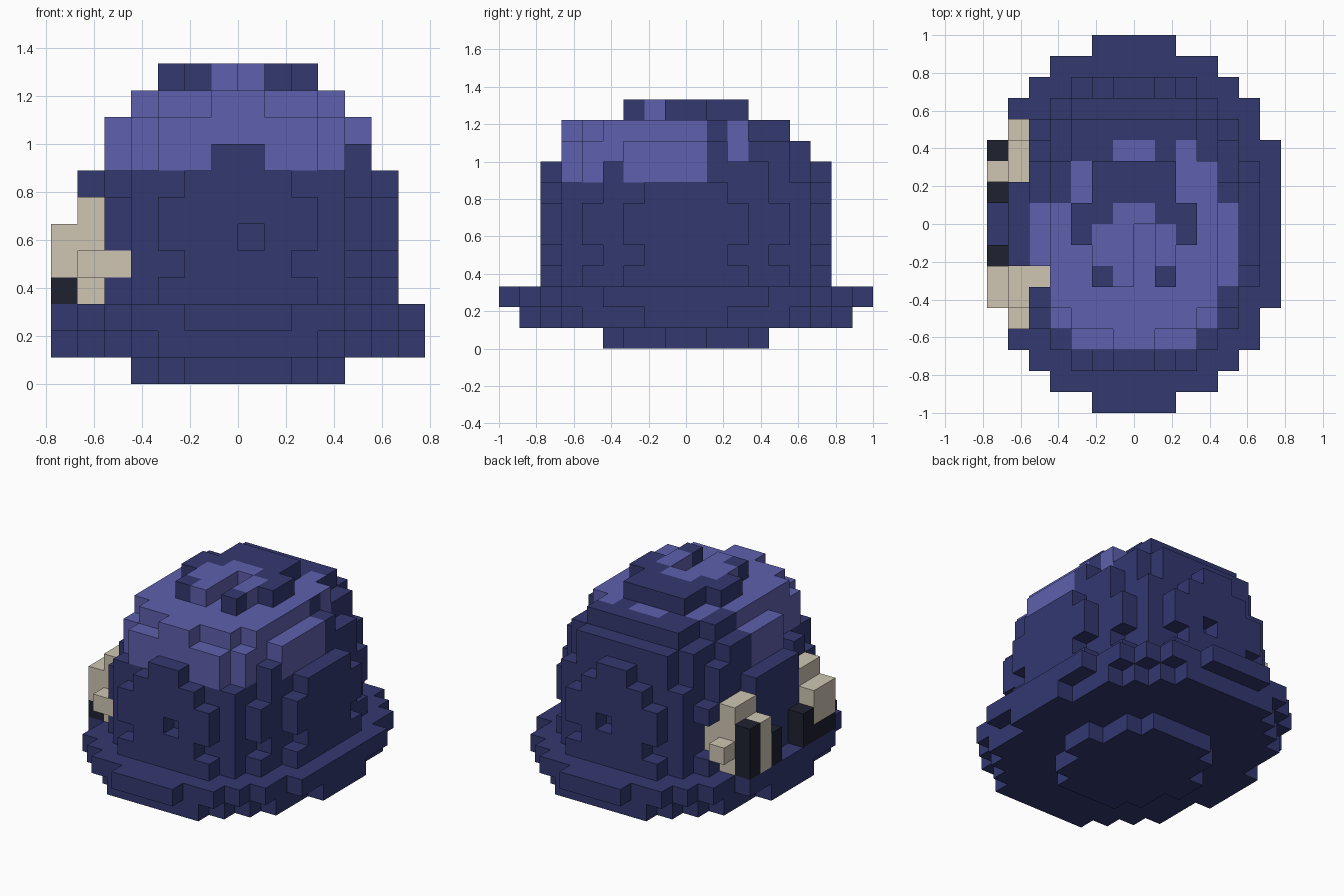
import bpy
import bmesh
import math
from mathutils import Vector

cube = bpy.data.objects.get("Cube")
if cube:
    bpy.data.objects.remove(cube, do_unlink=True)

UNIT = 1 / 9  # edge length of one block


def material(name, rgb):
    m = bpy.data.materials.new(name)
    m.use_nodes = True
    color = (*rgb, 1)
    m.diffuse_color = color
    m.node_tree.nodes["Principled BSDF"].inputs["Base Color"].default_value = color
    return m


MATERIALS = [material("navy", (.033, .040, .163)),
             material("periwinkle", (.112, .118, .420)),
             material("bone", (.620, .565, .445)),
             material("charcoal", (.013, .015, .030))]
NAVY, LIGHT, BONE, BLACK = range(4)

cells = {}  # block position -> (part name, colour)
tops = {}   # block position -> colour of its upper face, where it differs


def layer(part, z, rows, first=None):
    """Fill one level; rows are half widths from the front, mirrored to the back if first is None."""
    if first is None:
        first = -len(rows)
        rows = rows + rows[::-1]
    for j, half in enumerate(rows):
        for x in range(-half, half):
            cells[x, first + j, z] = (part, NAVY)


def box(part, xs, ys, zs, color):
    for x in range(*xs):
        for y in range(*ys):
            for z in range(*zs):
                cells[x, y, z] = (part, color)


def paint(xs, ys, zs):
    for key, (part, _) in list(cells.items()):
        if all(a <= k < b for k, (a, b) in zip(key, (xs, ys, zs))):
            cells[key] = (part, LIGHT)


def paint_top(xs, ys, z):
    for x in range(*xs):
        for y in range(*ys):
            tops[x, y, z] = LIGHT


# Foot and wide brim
layer("foot", 0, [2, 3, 3, 4])
layer("brim", 1, [3, 4, 5, 6, 6, 6, 7, 7])
layer("brim", 2, [2, 4, 5, 6, 6, 7, 7, 7, 7])

# Round body with notched raised panels on all four sides
FULL = [3, 4, 5, 5, 6, 6, 6]
NOTCHED = [2, 4, 4, 5, 5, 6, 6]
for z in range(3, 8):
    layer("body", z, NOTCHED if z in (4, 7) else FULL)
for y in (-7, 6):
    del cells[0, y, 5]

# Stepped dome, pale towards the front and in a few spots behind
layer("dome", 8, [1, 3, 4, 5, 5, 5, 5])
layer("dome", 9, [3, 4, 4, 5, 5, 5])
layer("dome", 10, [1, 3, 4, 4, 4, 4, 4, 4, 4, 3, 3], first=-6)
del cells[4, 2, 9]
paint((-5, 5), (-6, 1), (8, 11))
paint((3, 4), (2, 3), (9, 11))
paint_top((-1, 1), (3, 4), 10)
paint_top((2, 3), (1, 4), 10)
paint_top((3, 4), (1, 3), 10)
paint_top((-3, -2), (1, 3), 10)
cells[4, -4, 8] = ("dome", NAVY)

# Gap in the body and dome above the front claw
del cells[-5, -4, 8]
for z in (7, 8, 9):
    cells.pop((-5, -3, z), None)

# Crest with a pale swirl and a slot open to the front
layer("crest", 11, [2, 2, 3])
paint((-2, 2), (-2, 0), (11, 12))
paint((-1, 1), (-3, 1), (11, 12))
for y in (-3, -2, -1):
    del cells[0, y, 11]

# Side claws: bone plates with a small spur and dark tips
box("front_claw", (-6, -5), (-4, -2), (3, 7), BONE)
box("front_claw", (-5, -4), (-3, -2), (4, 7), BONE)
box("front_claw", (-6, -4), (-5, -4), (4, 5), BONE)
box("front_claw", (-7, -6), (-4, -2), (4, 6), BONE)
box("front_claw", (-7, -6), (-4, -2), (3, 4), BLACK)
box("front_claw", (-7, -6), (-2, -1), (3, 5), BLACK)
for z in (4, 5):
    cells.pop((-5, 4, z), None)
box("rear_claw", (-6, -5), (2, 4), (3, 7), BONE)
box("rear_claw", (-5, -4), (3, 4), (4, 6), BONE)
box("rear_claw", (-6, -5), (4, 5), (4, 5), BONE)
box("rear_claw", (-7, -6), (2, 3), (3, 6), BONE)
box("rear_claw", (-7, -6), (3, 4), (3, 6), BLACK)
box("rear_claw", (-7, -6), (1, 2), (3, 5), BLACK)


def build(part):
    """Make one mesh from the exposed sides of the part's blocks."""
    bm = bmesh.new()
    for pos, (owner, color) in cells.items():
        if owner != part:
            continue
        center = Vector(pos) + Vector((.5, .5, .5))
        for axis in range(3):
            for sign in (-1, 1):
                n = Vector((0, 0, 0))
                n[axis] = sign
                if tuple(int(p + d) for p, d in zip(pos, n)) in cells:
                    continue
                u = Vector((0, 0, 0))
                u[(axis + 1) % 3] = .5
                v = n.cross(u)
                corners = [center + n / 2 + a * u + b * v
                           for a, b in ((-1, -1), (1, -1), (1, 1), (-1, 1))]
                face = bm.faces.new([bm.verts.new(c * UNIT) for c in corners])
                face.material_index = tops.get(pos, color) if n.z > 0 else color
    bmesh.ops.remove_doubles(bm, verts=bm.verts[:], dist=.001)
    bmesh.ops.dissolve_limit(bm, angle_limit=math.radians(1), verts=bm.verts[:],
                             edges=bm.edges[:], delimit={"MATERIAL"})
    mesh = bpy.data.meshes.new(part)
    bm.to_mesh(mesh)
    bm.free()
    for m in MATERIALS:
        mesh.materials.append(m)
    bpy.context.collection.objects.link(bpy.data.objects.new(part, mesh))


for name in ("foot", "brim", "body", "dome", "crest", "front_claw", "rear_claw"):
    build(name)
